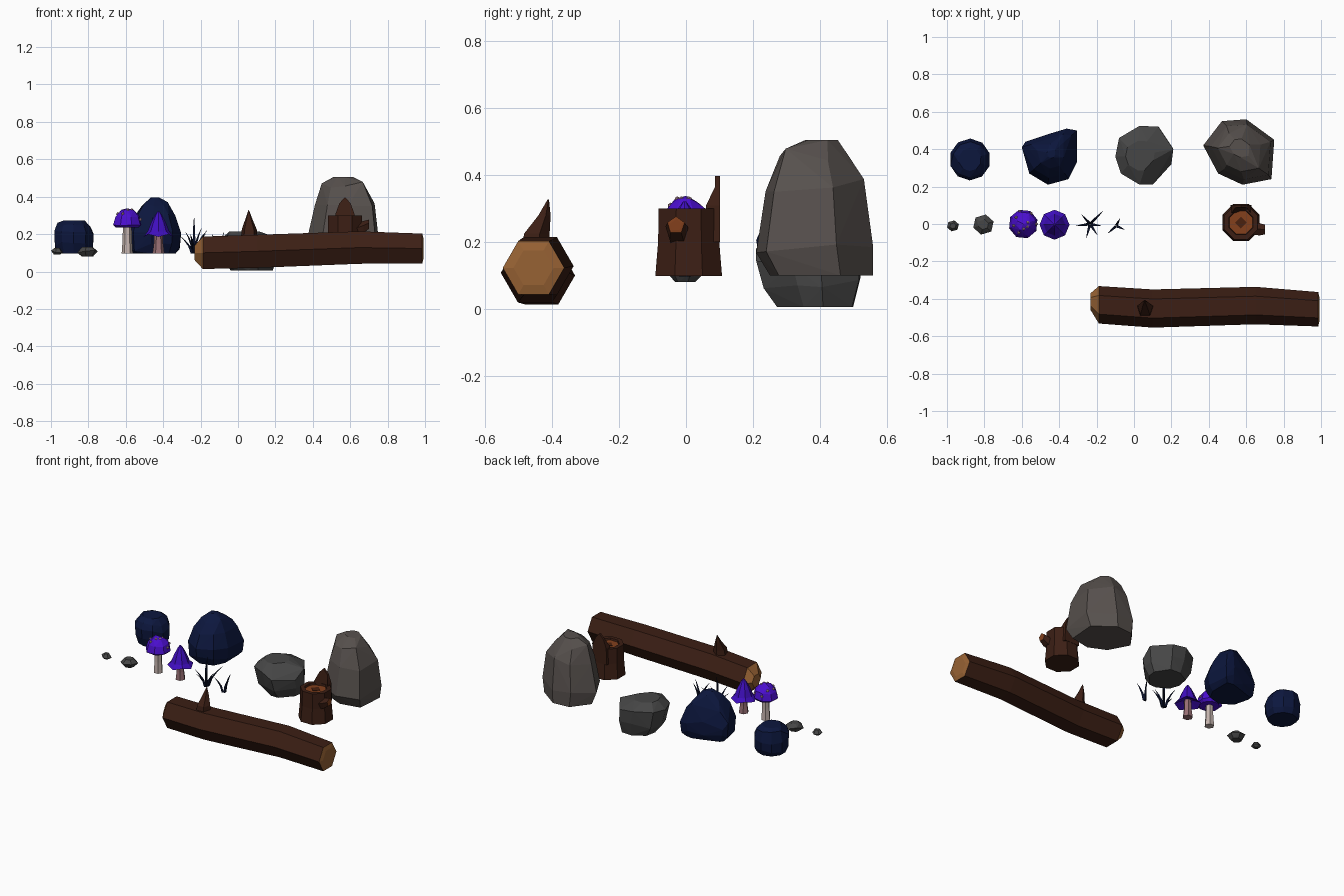
import bpy, bmesh, math, random
from mathutils import Vector

if "Cube" in bpy.data.objects:
    bpy.data.objects.remove(bpy.data.objects["Cube"])
random.seed(4)

def mat(name, r, g, b):
    m = bpy.data.materials.new(name)
    m.diffuse_color = [(c / 255) ** 2.2 for c in (r, g, b)] + [1]
    m.use_nodes = True
    m.node_tree.nodes["Principled BSDF"].inputs["Base Color"].default_value = m.diffuse_color
    return m

NAVY = mat("bush_navy", 20, 29, 64)
ROCK = mat("rock_grey", 72, 72, 72)
WARM = mat("rock_warm", 88, 82, 79)
BARK = mat("bark", 62, 36, 27)
WOOD = mat("cut_wood", 150, 98, 55)
RED = mat("stump_wood", 130, 66, 34)
PITH = mat("stump_pith", 75, 38, 22)
PURPLE = mat("cap_purple", 76, 22, 205)
VIOLET = mat("cap_violet", 66, 22, 190)
CREAM = mat("stem_cream", 195, 178, 172)
PINK = mat("stem_pink", 150, 110, 115)
SPOT = mat("spots", 190, 150, 160)
GRASS = mat("grass", 18, 24, 46)

def finish(name, bm, mats):
    bmesh.ops.recalc_face_normals(bm, faces=bm.faces)
    me = bpy.data.meshes.new(name)
    bm.to_mesh(me)
    bm.free()
    for m in mats:
        me.materials.append(m)
    ob = bpy.data.objects.new(name, me)
    bpy.context.collection.objects.link(ob)
    return ob

def ring(c, r, n, axis='Z', rot=0.0):
    pts = []
    for i in range(n):
        a = rot + 2 * math.pi * i / n
        u, v = r * math.cos(a), r * math.sin(a)
        pts.append(Vector(c) + Vector((u, v, 0) if axis == 'Z' else (0, u, v)))
    return pts

def add_loft(bm, rings, mats=None):
    """Skin a list of rings; mats gives a material index per band; ends capped."""
    vs = [[bm.verts.new(p) for p in r] for r in rings]
    n = len(vs[0])
    for k in range(len(vs) - 1):
        for i in range(n):
            j = (i + 1) % n
            f = bm.faces.new((vs[k][i], vs[k][j], vs[k + 1][j], vs[k + 1][i]))
            f.material_index = mats[k] if mats else 0
    bm.faces.new(vs[0]).material_index = mats[-2] if mats else 0
    bm.faces.new(vs[-1]).material_index = mats[-1] if mats else 0

def loft(name, rings, materials, mats=None):
    bm = bmesh.new()
    add_loft(bm, rings, mats)
    return finish(name, bm, materials)

def hull(name, outline, layers, material, jit=0.006):
    """Faceted boulder: plan outline scaled per layer (z, scale, dx, dy)."""
    bm = bmesh.new()
    cx = sum(p[0] for p in outline) / len(outline)
    cy = sum(p[1] for p in outline) / len(outline)
    for z, s, dx, dy in layers:
        flat = z in (layers[0][0], layers[-1][0])
        for x, y in (outline if s > 0 else [(cx, cy)]):
            j = 0 if flat else random.uniform(-jit, jit) * 2
            bm.verts.new((cx + (x - cx) * s + dx, cy + (y - cy) * s + dy, z + j))
    res = bmesh.ops.convex_hull(bm, input=bm.verts)
    junk = {v for v in res["geom_interior"] + res["geom_unused"] if isinstance(v, bmesh.types.BMVert)}
    bmesh.ops.delete(bm, geom=list(junk), context='VERTS')
    return finish(name, bm, [material])

def circle(cx, cy, rx, ry, n, rot=0.3):
    return [(cx + rx * math.cos(rot + 2 * math.pi * i / n),
             cy + ry * math.sin(rot + 2 * math.pi * i / n)) for i in range(n)]

# bushes
hull("small_bush", circle(-0.877, 0.345, 0.11, 0.112, 10),
     [(0.095, 0.8, 0, 0), (0.14, 0.97, 0, 0), (0.2, 1, 0, 0), (0.245, 0.85, 0, 0), (0.272, 0.55, 0, 0)], NAVY, 0.01)
hull("large_bush", [(-0.6, 0.41), (-0.56, 0.27), (-0.46, 0.21), (-0.35, 0.24), (-0.305, 0.33),
                    (-0.305, 0.5), (-0.36, 0.51), (-0.46, 0.48), (-0.58, 0.44)],
     [(0.095, 0.78, 0, 0), (0.13, 0.95, 0, 0), (0.21, 1, 0, 0), (0.3, 0.78, 0, 0),
      (0.36, 0.48, 0, 0), (0.395, 0.15, 0, 0)], NAVY, 0.012)

# boulders
hull("flat_boulder", [(-0.10, 0.36), (-0.08, 0.46), (0.03, 0.525), (0.13, 0.52), (0.21, 0.40),
                      (0.2, 0.32), (0.10, 0.21), (0.03, 0.21), (-0.07, 0.27)],
     [(0.005, 0.72, 0.02, 0.02), (0.08, 0.92, 0.01, 0.01), (0.155, 1, 0, 0), (0.215, 0.5, -0.02, 0)], ROCK, 0.014)
hull("tall_boulder", [(0.37, 0.42), (0.47, 0.55), (0.6, 0.56), (0.75, 0.45), (0.735, 0.24),
                      (0.58, 0.21), (0.45, 0.27)],
     [(0.1, 0.88, 0, 0.02), (0.18, 1, 0, 0), (0.37, 0.84, 0.01, 0),
      (0.46, 0.6, 0, 0), (0.505, 0.28, 0, 0.02)], WARM, 0.01)

# pebbles
hull("small_pebble", circle(-0.968, -0.01, 0.033, 0.03, 6),
     [(0.09, 0.5, 0, 0), (0.108, 1, 0, 0), (0.125, 0.5, 0, 0)], ROCK, 0.004)
hull("large_pebble", circle(-0.805, -0.003, 0.057, 0.055, 6),
     [(0.08, 0.55, 0, 0), (0.108, 1, 0, 0), (0.132, 0.5, 0, 0)], ROCK, 0.005)

# fallen log with cut ends and a broken branch
logs = [ring((-0.232, -0.415, 0.1), 0.045, 6, 'X'), ring((-0.188, -0.432, 0.1), 0.1, 6, 'X'),
        ring((0.1, -0.452, 0.108), 0.102, 6, 'X'), ring((0.65, -0.436, 0.128), 0.1, 6, 'X'),
        ring((0.985, -0.456, 0.123), 0.092, 6, 'X'), ring((0.992, -0.456, 0.123), 0.06, 6, 'X')]
loft("fallen_log", logs, [BARK, WOOD], [1, 0, 0, 0, 1, 1, 1])
loft("log_branch", [ring((0.06, -0.455, 0.15), 0.05, 5, rot=0.3), ring((0.06, -0.45, 0.225), 0.042, 5, rot=0.3),
                    ring((0.058, -0.425, 0.28), 0.02, 5, rot=0.3), ring((0.057, -0.412, 0.328), 0.002, 5, rot=0.3)], [BARK])

# stump: flared trunk, bark rim, sunken cut face and pith
S, R8 = (0.572, 0.008), math.pi / 8
loft("stump", [ring((*S, z), r, 8, rot=R8) for z, r in
               ((0.098, 0.108), (0.2, 0.099), (0.3, 0.097), (0.3, 0.07), (0.288, 0.067))],
     [BARK, RED], [0, 0, 0, 0, 0, 1])
loft("stump_pith", [ring((*S, z), 0.032, 4) for z in (0.28, 0.291)], [PITH])
def splinter(y0, y1):
    return [Vector((S[0] + x, y + dy, z)) for x, z, y, dy in
            ((-0.055, 0.2, y0, 0), (0.055, 0.2, y0, 0), (0.05, 0.31, y0, 0), (0.03, 0.365, y0, y1),
             (0, 0.397, y0, y1), (-0.03, 0.365, y0, y1), (-0.05, 0.31, y0, 0))]
loft("stump_splinter", [splinter(0.06, 0.027), splinter(0.101, 0.0)], [BARK])
loft("stump_branch", [ring((0.62, -0.02, 0.215), 0.036, 5, 'X', 0.3), ring((0.67, -0.028, 0.235), 0.035, 5, 'X', 0.3),
                      ring((0.7, -0.03, 0.25), 0.027, 5, 'X', 0.3), ring((0.701, -0.03, 0.25), 0.018, 5, 'X', 0.3)],
     [BARK, RED], [0, 0, 1, 0, 1])

# round spotted mushroom
M = (-0.592, 0.0)
loft("round_mushroom_stem", [ring((*M, z), r, 6) for z, r in ((0.097, 0.03), (0.17, 0.025), (0.26, 0.023))], [CREAM])
hull("round_mushroom_cap", circle(*M, 0.079, 0.079, 8),
     [(0.235, 0.8, 0, 0), (0.25, 1, 0, 0), (0.295, 0.84, 0, 0), (0.325, 0.45, 0, 0), (0.338, 0, 0, 0)], PURPLE, 0.003)
bm = bmesh.new()
for k in range(9):
    a, (r, z) = k * 2.4, ((0.07, 0.278), (0.052, 0.309), (0.026, 0.328))[k % 3]
    g = bmesh.ops.create_icosphere(bm, subdivisions=1, radius=0.009)
    bmesh.ops.translate(bm, verts=g["verts"], vec=(M[0] + r * math.cos(a), M[1] + r * math.sin(a), z))
finish("mushroom_spots", bm, [SPOT])

# pointed mushroom
P = (-0.425, -0.004)
loft("pointed_mushroom_stem", [ring((*P, z), r, 6) for z, r in ((0.097, 0.032), (0.15, 0.025), (0.22, 0.022))], [PINK])
bell = [ring((*P, z), r, 8) for z, r in
        ((0.215, 0.03), (0.185, 0.08), (0.215, 0.058), (0.26, 0.04), (0.3, 0.02), (0.322, 0.004))]
for i, p in enumerate(bell[1]):
    p.z += 0.014 * (i % 2)
loft("pointed_mushroom_cap", bell, [VIOLET])

# grass tufts: (tip dx, tip dy, tip z) per blade
def tuft(name, cx, cy, tips):
    bm = bmesh.new()
    for dx, dy, z in tips:
        h, rings = z - 0.097, []
        for t, r in ((0, 0.009), (0.4, 0.008), (0.75, 0.005), (1, 0.0008)):
            c = (cx + dx * (0.12 + 0.88 * t ** 1.7), cy + dy * (0.12 + 0.88 * t ** 1.7), 0.097 + h * t)
            rings.append(ring(c, r, 3, rot=math.atan2(dy, dx)))
        add_loft(bm, rings)
    finish(name, bm, [GRASS])

tuft("tall_grass", -0.235, 0, [(0, 0.012, 0.29), (-0.075, -0.01, 0.19), (0.07, 0.07, 0.22), (-0.02, -0.075, 0.2),
                               (0.04, -0.06, 0.23), (-0.045, 0.05, 0.21), (0.06, -0.01, 0.2)])
tuft("short_grass", -0.095, -0.01, [(-0.045, -0.04, 0.2), (0.045, -0.02, 0.205), (0.02, 0.04, 0.21)])
